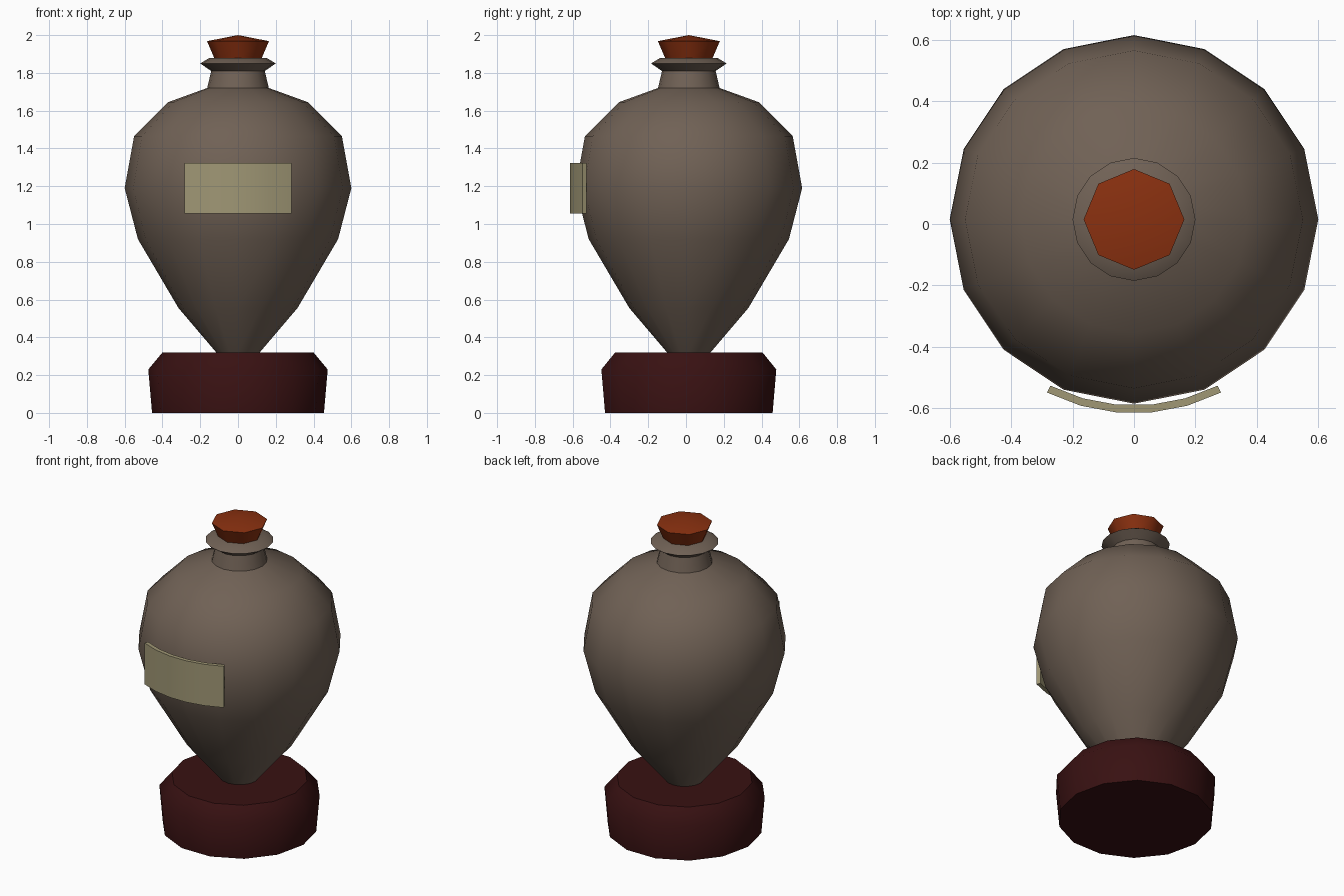
import bpy, bmesh
from math import sin, cos, pi, radians

cube = bpy.data.objects.get("Cube")
if cube:
    bpy.data.objects.remove(cube, do_unlink=True)

AXIS_Y = 0.015  # the jar stands slightly behind the origin


def material(name, rgb):
    m = bpy.data.materials.new(name)
    m.use_nodes = True
    m.diffuse_color = (*rgb, 1)
    m.node_tree.nodes["Principled BSDF"].inputs["Base Color"].default_value = (*rgb, 1)
    return m


def finish(bm, name, mat):
    bmesh.ops.recalc_face_normals(bm, faces=bm.faces)
    mesh = bpy.data.meshes.new(name)
    bm.to_mesh(mesh)
    bm.free()
    mesh.materials.append(mat)
    obj = bpy.data.objects.new(name, mesh)
    obj.location.y = AXIS_Y
    bpy.context.collection.objects.link(obj)
    bpy.ops.object.select_all(action='DESELECT')
    bpy.context.view_layer.objects.active = obj
    obj.select_set(True)
    bpy.ops.object.shade_smooth_by_angle(angle=radians(46))
    return obj


def lathe(name, profile, sides, mat, peak=None):
    """Revolve (radius, height) points; close with flat caps or a low peak."""
    bm = bmesh.new()
    rings = [[bm.verts.new((r * cos(2 * pi * i / sides), r * sin(2 * pi * i / sides), z))
              for i in range(sides)] for r, z in profile]
    for low, high in zip(rings, rings[1:]):
        for i in range(sides):
            j = (i + 1) % sides
            bm.faces.new((low[i], low[j], high[j], high[i]))
    bm.faces.new(rings[0])
    if peak is None:
        bm.faces.new(rings[-1])
    else:
        tip = bm.verts.new((0, 0, peak))
        for i in range(sides):
            bm.faces.new((rings[-1][i], rings[-1][(i + 1) % sides], tip))
    return finish(bm, name, mat)


def curved_plate(name, inner, outer, half_angle, steps, z0, z1, mat):
    """Solid arc-shaped plate wrapped around the front."""
    bm = bmesh.new()
    rows = []
    for k in range(steps + 1):
        a = half_angle * (2 * k / steps - 1)
        rows.append([bm.verts.new((r * sin(a), -r * cos(a), z))
                     for r, z in ((inner, z0), (outer, z0), (outer, z1), (inner, z1))])
    for a, b in zip(rows, rows[1:]):
        for i in range(4):
            j = (i + 1) % 4
            bm.faces.new((a[i], a[j], b[j], b[i]))
    bm.faces.new(rows[0])
    bm.faces.new(rows[-1])
    return finish(bm, name, mat)


clay = material("brown clay", (0.162, 0.120, 0.091))
cork = material("rust cork", (0.254, 0.030, 0.005))
wood = material("dark red wood", (0.040, 0.0056, 0.006))
paper = material("old paper", (0.350, 0.310, 0.178))

# Stand
lathe("stand", [(0.455, 0), (0.475, 0.23), (0.40, 0.32)], 14, wood)

# Jar body, neck and flared lip
lathe("jar", [(0.09, 0.29), (0.115, 0.32), (0.315, 0.555), (0.53, 0.92), (0.60, 1.19),
              (0.55, 1.465), (0.37, 1.645), (0.163, 1.72), (0.142, 1.81),
              (0.20, 1.85), (0.15, 1.88)], 16, clay)

# Stopper
lathe("stopper", [(0.122, 1.87), (0.164, 1.968)], 8, cork, peak=2.0)

# Label
curved_plate("label", 0.606, 0.631, radians(26.7), 5, 1.055, 1.322, paper)
